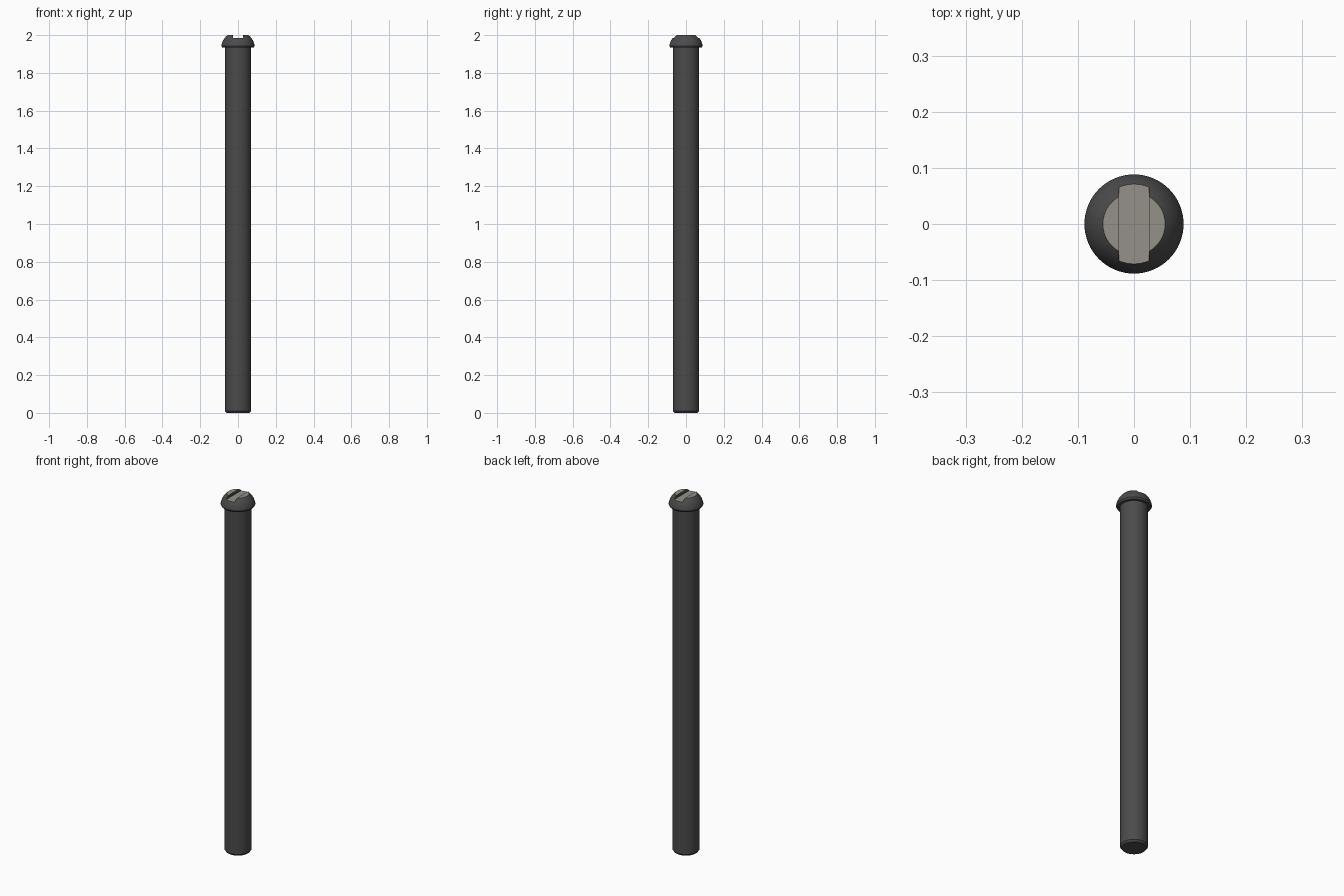
import bpy, bmesh, math

if "Cube" in bpy.data.objects:
    bpy.data.objects.remove(bpy.data.objects["Cube"])

SIDES = 64


def lathe(name, profile):
    """Revolve an (r, z) profile that starts and ends on the axis."""
    bm = bmesh.new()
    rings = []
    for r, z in profile:
        if r == 0:
            rings.append([bm.verts.new((0, 0, z))] * SIDES)
        else:
            rings.append([bm.verts.new((r * math.cos(math.tau * i / SIDES),
                                        r * math.sin(math.tau * i / SIDES), z))
                          for i in range(SIDES)])
    for a, b in zip(rings, rings[1:]):
        for i in range(SIDES):
            j = (i + 1) % SIDES
            bm.faces.new(list(dict.fromkeys((a[i], a[j], b[j], b[i]))))
    bmesh.ops.recalc_face_normals(bm, faces=bm.faces)
    mesh = bpy.data.meshes.new(name)
    bm.to_mesh(mesh)
    bm.free()
    obj = bpy.data.objects.new(name, mesh)
    bpy.context.collection.objects.link(obj)
    return obj


# Screw: chamfered shank, undercut lip and flat-topped dome in one profile
R, ZC = 0.0893, 1.93
start = math.asin(0.013 / R)
end = math.asin(0.07 / R)
dome = [(R * math.cos(t), ZC + R * math.sin(t))
        for t in (start + (end - start) * i / 10 for i in range(11))]
screw = lathe("screw", [(0, 0), (0.061, 0), (0.069, 0.010), (0.069, 1.934),
                        (0.083, 1.934)] + dome + [(0, 2.0)])

# Driver slot running front to back across the head
bpy.ops.mesh.primitive_cube_add(size=1, location=(0, 0, 2.034))
cutter = bpy.context.object
cutter.name = "slot_cutter"
cutter.scale = (0.054, 0.3, 0.1)
cutter.hide_render = True
cutter.hide_set(True)

mod = screw.modifiers.new("slot", 'BOOLEAN')
mod.object = cutter
mod.operation = 'DIFFERENCE'
mod.solver = 'EXACT'
bpy.context.view_layer.objects.active = screw
screw.select_set(True)
bpy.ops.object.modifier_apply(modifier=mod.name)
bpy.data.objects.remove(cutter)

# Smooth shading with crisp edges, dark steel colour
bpy.ops.object.shade_smooth_by_angle(angle=math.radians(25))
steel = bpy.data.materials.new("dark_steel")
steel.diffuse_color = (0.07, 0.07, 0.07, 1)
steel.use_nodes = True
steel.node_tree.nodes["Principled BSDF"].inputs["Base Color"].default_value = steel.diffuse_color
light = bpy.data.materials.new("worn_steel")
light.diffuse_color = (0.30, 0.28, 0.25, 1)
light.use_nodes = True
light.node_tree.nodes["Principled BSDF"].inputs["Base Color"].default_value = light.diffuse_color
screw.data.materials.clear()
screw.data.materials.append(steel)
screw.data.materials.append(light)
# Lighter metal on the flat top, slot, and chamfers
for p in screw.data.polygons:
    z = p.center.z
    top = z > 1.98 and p.normal.z > 0.99
    p.material_index = 1 if top else 0
